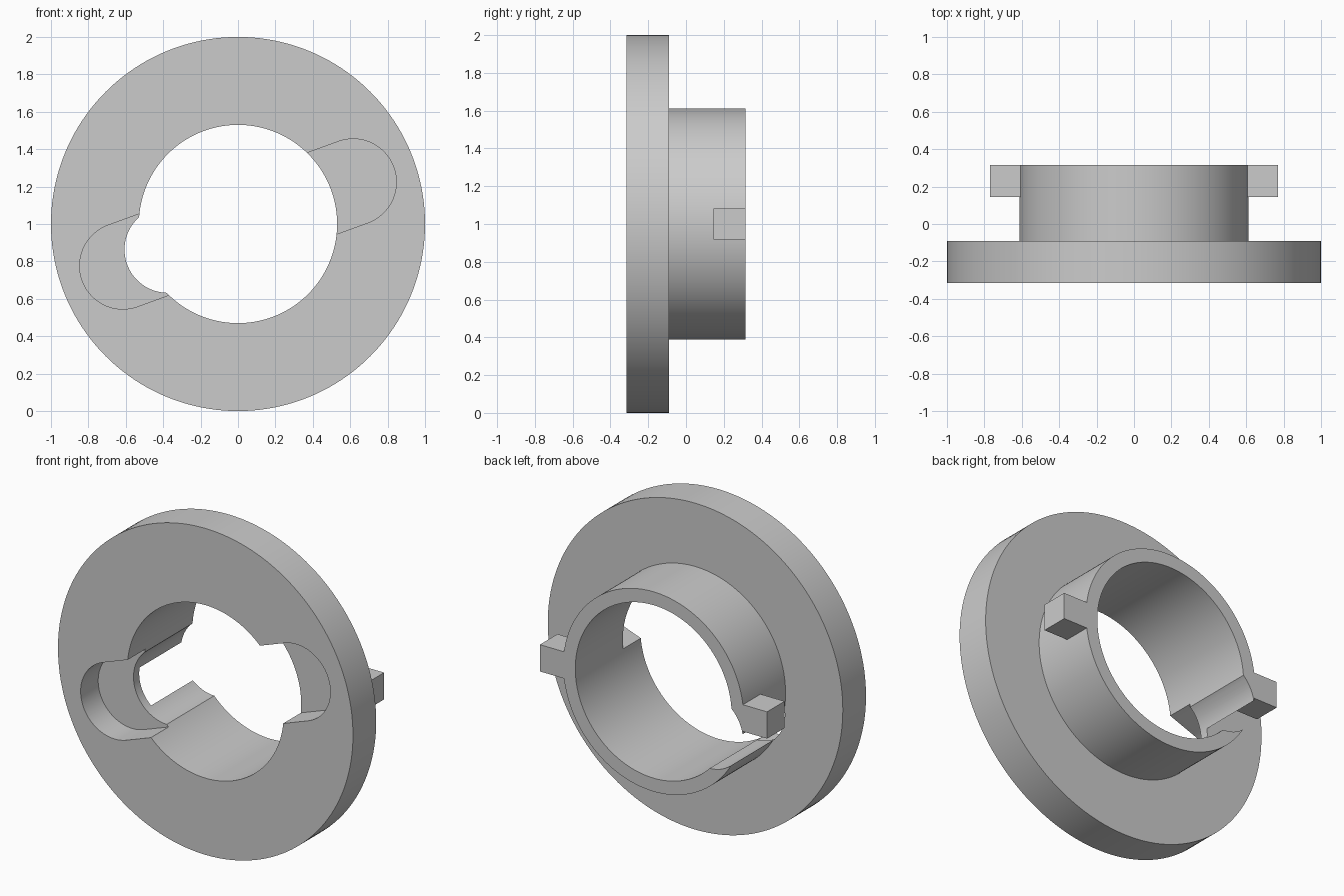
import bpy, bmesh
from math import sin, cos, pi, radians
from mathutils import Matrix, Vector

cube = bpy.data.objects.get("Cube")
if cube:
    bpy.data.objects.remove(cube, do_unlink=True)

SEG = 160
FRONT, STEP, BACK = -0.315, -0.09, 0.315
OUTER, COLLAR, BORE = 1.0, 0.612, 0.53
SLOT_R, SLOT_ANGLE, SLOT_DEPTH = 0.231, radians(20), 0.17

grey = bpy.data.materials.new("plain_grey")
grey.use_nodes = True
grey.diffuse_color = (0.6, 0.6, 0.6, 1)
grey.node_tree.nodes["Principled BSDF"].inputs["Base Color"].default_value = (0.6, 0.6, 0.6, 1)


def finish(bm, name):
    bmesh.ops.recalc_face_normals(bm, faces=bm.faces)
    mesh = bpy.data.meshes.new(name)
    bm.to_mesh(mesh)
    bm.free()
    mesh.materials.append(grey)
    obj = bpy.data.objects.new(name, mesh)
    bpy.context.collection.objects.link(obj)
    return obj


def prism(name, outline, y0, y1, angle=0):
    """Extrude an outline along y, turned about the ring axis."""
    bm = bmesh.new()
    face = bm.faces.new([bm.verts.new((x, y0, z)) for x, z in outline])
    ext = bmesh.ops.extrude_face_region(bm, geom=[face])["geom"]
    moved = [v for v in ext if isinstance(v, bmesh.types.BMVert)]
    bmesh.ops.translate(bm, verts=moved, vec=(0, y1 - y0, 0))
    turn = Matrix.Translation((0, 0, 1)) @ Matrix.Rotation(-angle, 4, "Y")
    bmesh.ops.transform(bm, matrix=turn, verts=bm.verts)
    return finish(bm, name)


def arc(centre, radius, start, end, n):
    return [(centre + radius * cos(start + (end - start) * i / n),
             radius * sin(start + (end - start) * i / n)) for i in range(n + 1)]


def combine(target, tool, operation):
    mod = target.modifiers.new(tool.name, "BOOLEAN")
    mod.operation, mod.object, mod.solver = operation, tool, "EXACT"
    bpy.context.view_layer.objects.active = target
    bpy.ops.object.modifier_apply(modifier=mod.name)
    bpy.data.objects.remove(tool, do_unlink=True)


# Flange and collar turned as one ring
bm = bmesh.new()
profile = [(BORE, FRONT), (OUTER, FRONT), (OUTER, STEP),
           (COLLAR, STEP), (COLLAR, BACK), (BORE, BACK)]
verts = [bm.verts.new((r, y, 1)) for r, y in profile]
edges = [bm.edges.new((verts[i - 1], verts[i])) for i in range(len(verts))]
bmesh.ops.spin(bm, geom=verts + edges, cent=Vector((0, 0, 1)), axis=(0, 1, 0),
               angle=2 * pi, steps=SEG, use_merge=True)
bmesh.ops.remove_doubles(bm, verts=bm.verts, dist=0.0001)
ring = finish(bm, "flanged_ring")

# Locking tabs at the back of the collar
for side, turn in (("left", 0), ("right", pi)):
    outline = [(0.57, -0.082), (0.77, -0.082), (0.77, 0.082), (0.57, 0.082)]
    combine(ring, prism(side + "_tab", outline, BACK - 0.17, BACK, turn), "UNION")

# Round-ended pockets sunk into the front face
for side, turn in (("left", SLOT_ANGLE), ("right", SLOT_ANGLE + pi)):
    outline = [(0.3, -SLOT_R)] + arc(0.655, SLOT_R, -pi / 2, pi / 2, 48) + [(0.3, SLOT_R)]
    combine(ring, prism(side + "_pocket", outline, FRONT - 0.1, FRONT + SLOT_DEPTH, turn),
            "DIFFERENCE")

# Entry channel running right through on one side
channel = arc(0.4, SLOT_R, 0, 2 * pi, 96)[:-1]
combine(ring, prism("entry_channel", channel, FRONT - 0.1, BACK + 0.1, SLOT_ANGLE + pi),
        "DIFFERENCE")

bpy.ops.object.select_all(action="DESELECT")
ring.select_set(True)
bpy.context.view_layer.objects.active = ring
bpy.ops.object.shade_smooth_by_angle(angle=radians(30))
